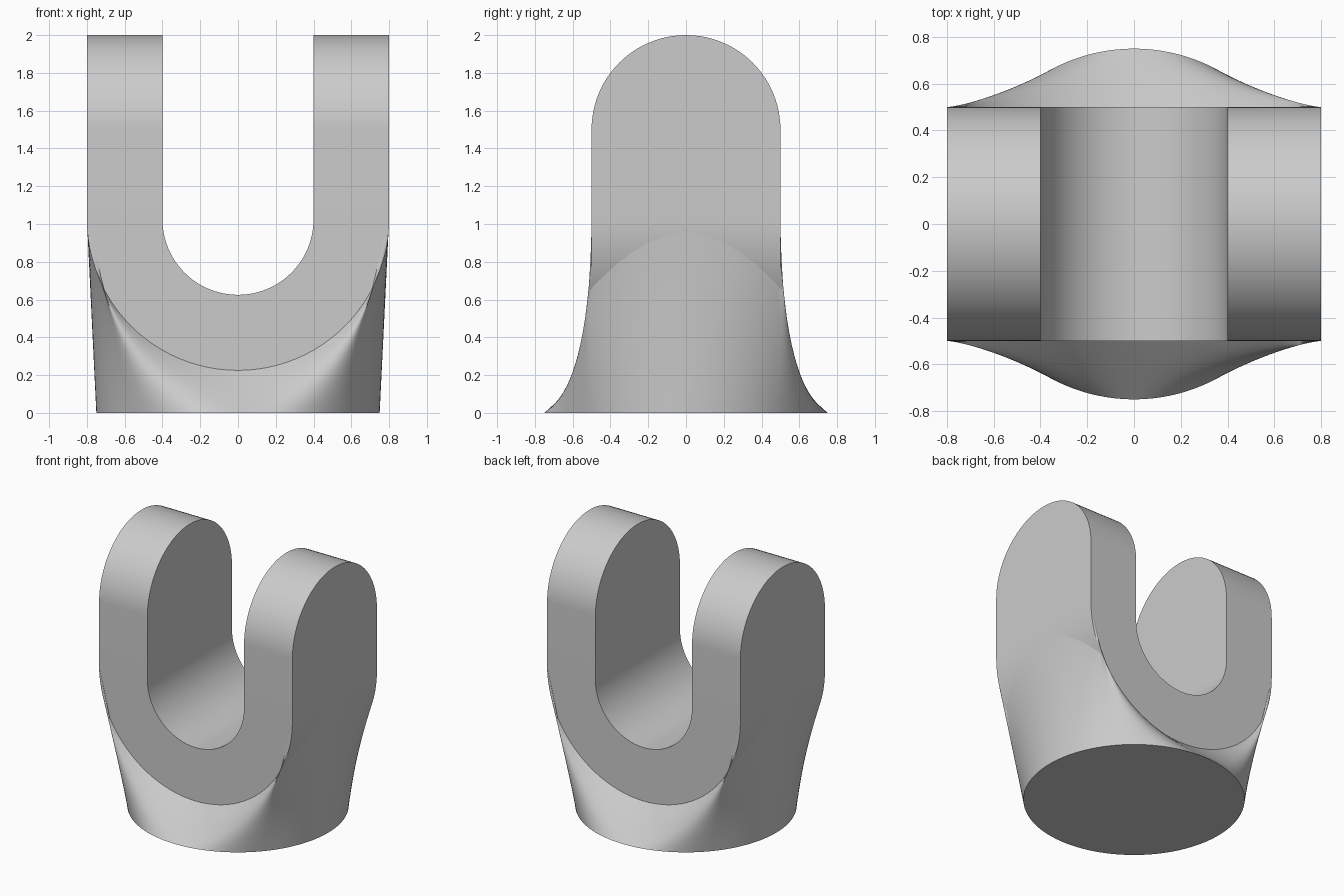
import bpy, bmesh
from math import sin, cos, pi, radians

default = bpy.data.objects.get("Cube")
if default:
    bpy.data.objects.remove(default, do_unlink=True)

grey = bpy.data.materials.new("plain grey")
grey.use_nodes = True
colour = (0.6, 0.6, 0.6, 1)
grey.diffuse_color = colour
grey.node_tree.nodes["Principled BSDF"].inputs["Base Color"].default_value = colour

OUTER, INNER, HALF_DEPTH, BASE_R = 0.8, 0.4, 0.5, 0.75
ARC_Z, TOP_Z = 1.025, 2.0
N = 48


def arc(cx, cz, r, start, end):
    """Points along an arc, angles in degrees."""
    steps = [radians(start + (end - start) * i / N) for i in range(N + 1)]
    return [(cx + r * cos(a), cz + r * sin(a)) for a in steps]


def finish(name, bm):
    bmesh.ops.recalc_face_normals(bm, faces=bm.faces)
    mesh = bpy.data.meshes.new(name)
    bm.to_mesh(mesh)
    bm.free()
    mesh.materials.append(grey)
    obj = bpy.data.objects.new(name, mesh)
    bpy.context.collection.objects.link(obj)
    return obj


def activate(obj):
    bpy.ops.object.select_all(action="DESELECT")
    obj.select_set(True)
    bpy.context.view_layer.objects.active = obj


def prism(name, profile, axis, half):
    """Extrude a 2D profile both ways along x or y."""
    bm = bmesh.new()
    place = (lambda u, z, d: (d, u, z)) if axis == "x" else (lambda u, z, d: (u, d, z))
    face = bm.faces.new([bm.verts.new(place(u, z, -half)) for u, z in profile])
    ext = bmesh.ops.extrude_face_region(bm, geom=[face])
    moved = [v for v in ext["geom"] if isinstance(v, bmesh.types.BMVert)]
    bmesh.ops.translate(bm, verts=moved, vec=place(0, 0, 2 * half))
    return finish(name, bm)


# U-shaped fork, trimmed to round-topped prongs
u_profile = ([(-OUTER, TOP_Z + 0.2)] + arc(0, ARC_Z, OUTER, 180, 360)
             + [(OUTER, TOP_Z + 0.2), (INNER, TOP_Z + 0.2)]
             + arc(0, ARC_Z, INNER, 360, 180) + [(-INNER, TOP_Z + 0.2)])
fork = prism("fork", u_profile, "y", HALF_DEPTH + 0.2)
side_profile = ([(-HALF_DEPTH, -0.5), (HALF_DEPTH, -0.5)]
                + arc(0, TOP_Z - HALF_DEPTH, HALF_DEPTH, 0, 180))
trimmer = prism("prong_trimmer", side_profile, "x", 1.5)
trimmer.hide_render = True
trim = fork.modifiers.new("round tops", "BOOLEAN")
trim.operation, trim.solver, trim.object = "INTERSECT", "EXACT", trimmer
activate(fork)
bpy.ops.object.modifier_apply(modifier=trim.name)
bpy.data.objects.remove(trimmer, do_unlink=True)

# Round base lofted up to the outer edges of the fork
CORNER = radians(47)


def ruling(side, t):
    """Foot angle and top point; side 0 front, 1 left, 2 back, 3 right."""
    face = 1 if side < 2 else -1
    if side % 2 == 0:
        a = t * pi / 2
        foot = t * CORNER
        top = (OUTER * sin(a), -HALF_DEPTH, ARC_Z - OUTER * cos(a))
    else:
        foot = pi / 2 + t * (pi / 2 - CORNER)
        top = (OUTER, t * HALF_DEPTH, ARC_Z)
    low = (BASE_R * sin(foot), -BASE_R * cos(foot), 0)
    return [(face * p[0], face * p[1], p[2]) for p in (low, top)]


ROWS = 16
bm = bmesh.new()
columns = []
for side in range(4):
    for i in range(N):
        low, top = ruling(side, -1 + 2 * i / N)
        columns.append([bm.verts.new([a + (b - a) * k / ROWS for a, b in zip(low, top)])
                        for k in range(ROWS + 1)])
for left, right in zip(columns, columns[1:] + columns[:1]):
    for k in range(ROWS):
        bm.faces.new((left[k], right[k], right[k + 1], left[k + 1]))
bm.faces.new([c[0] for c in columns])
base = finish("flared_base", bm)
# Keep the outward direction of the open loft
if base.data.polygons[-1].normal.z > 0:
    base.data.flip_normals()

for obj in (fork, base):
    activate(obj)
    bpy.ops.object.shade_smooth_by_angle(angle=radians(30))
